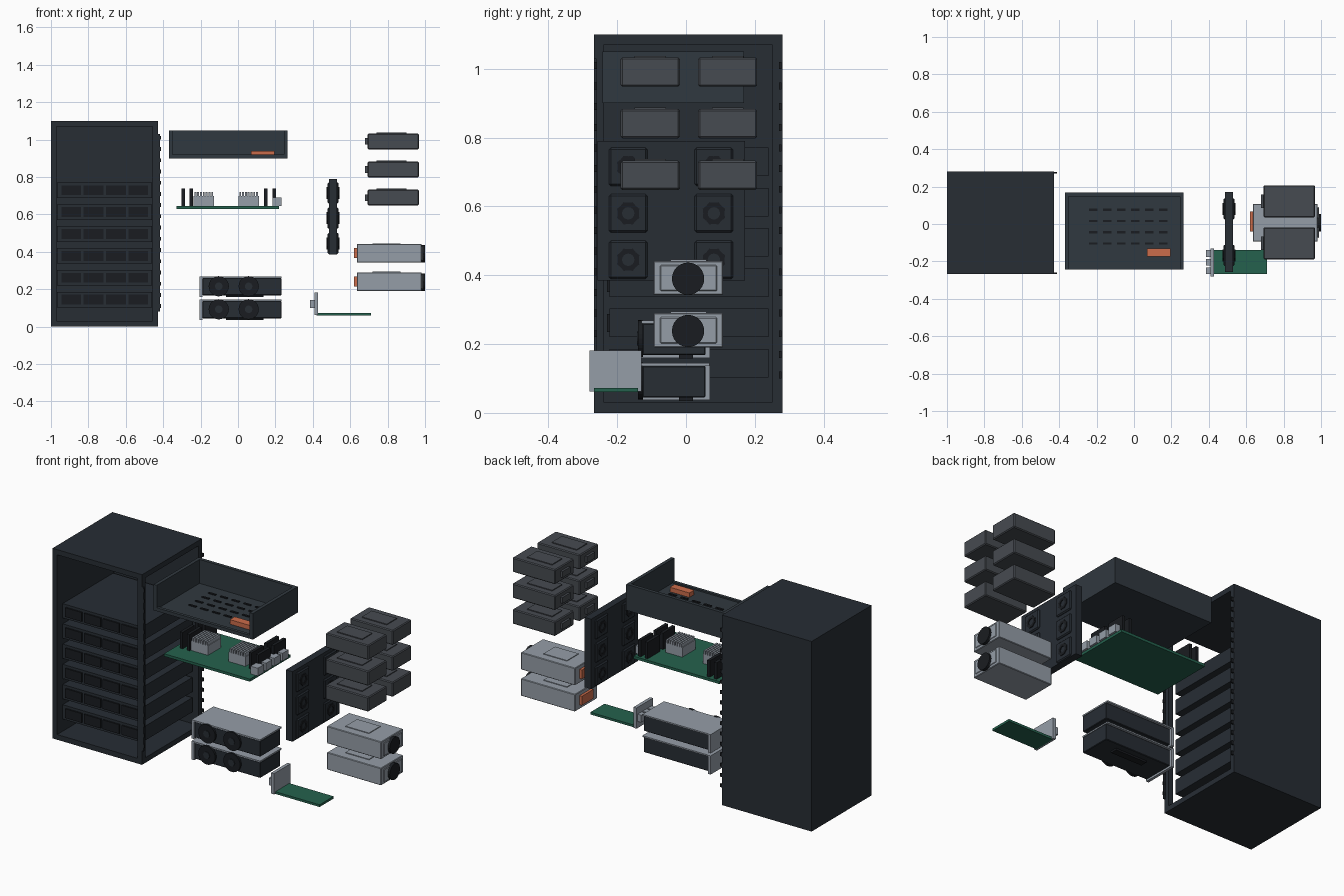
import bpy, bmesh
from math import pi, cos, sin
from mathutils import Matrix, Vector

if "Cube" in bpy.data.objects:
    bpy.data.objects.remove(bpy.data.objects["Cube"])


def mat(name, r, g, b):
    m = bpy.data.materials.new(name)
    m.diffuse_color = (r, g, b, 1)
    m.use_nodes = True
    m.node_tree.nodes["Principled BSDF"].inputs["Base Color"].default_value = m.diffuse_color
    return m


CASE = mat("case_dark", .020, .026, .034)
SLATE = mat("slate", .030, .040, .050)
BLACK = mat("black", .010, .012, .015)
GREY = mat("mid_grey", .062, .070, .082)
LIGHT = mat("light_grey", .30, .34, .39)
GREEN = mat("board_green", .018, .12, .075)
ORANGE = mat("orange", .60, .15, .07)


def add_box(bm, b):
    x0, x1, y0, y1, z0, z1 = b
    m = Matrix.Translation(((x0 + x1) / 2, (y0 + y1) / 2, (z0 + z1) / 2))
    bmesh.ops.create_cube(bm, size=1, matrix=m @ Matrix.Diagonal((x1 - x0, y1 - y0, z1 - z0, 1)))


def finish(name, bm, material, bevel=0):
    me = bpy.data.meshes.new(name)
    bm.to_mesh(me)
    bm.free()
    me.materials.append(material)
    ob = bpy.data.objects.new(name, me)
    bpy.context.collection.objects.link(ob)
    if bevel:
        mod = ob.modifiers.new("bevel", 'BEVEL')
        mod.width, mod.segments = bevel, 1
    return ob


def boxes(name, material, items, bevel=0):
    bm = bmesh.new()
    for b in items:
        add_box(bm, b)
    return finish(name, bm, material, bevel)


def disc(name, material, centre, r, depth, axis, sides=24):
    bm = bmesh.new()
    rot = Vector((0, 0, 1)).rotation_difference(Vector(axis)).to_matrix().to_4x4()
    bmesh.ops.create_cone(bm, cap_ends=True, segments=sides, radius1=r, radius2=r, depth=depth,
                          matrix=Matrix.Translation(centre) @ rot)
    return finish(name, bm, material)


# rack cabinet: closed left, back, top and bottom, framed openings front and right
X0, X1, Y0, Y1, H, T = -1, -.427, -.268, .28, 1.1, .03
boxes("rack_cabinet", CASE, [
    (X0, X1, Y0, Y1, 0, T), (X0, X1, Y0, Y1, H - T, H),
    (X0, X0 + T, Y0, Y1, T, H - T), (X0 + T, X1, Y1 - T, Y1, T, H - T),
    (X1 - T, X1, Y0, Y0 + T, T, H - T)])
boxes("rack_rails", CASE, [(X1, -.418, Y0, Y0 + .008, .08, 1.03)])
boxes("rack_bolts", BLACK, [(X1 - .01, -.413, y, y + .008, z, z + .02)
                            for y in (Y0 + .001, Y1 - .010) for z in [.1 + .06 * i for i in range(16)]])

# stacked servers with drive bays
for i in range(6):
    z = .103 + .117 * i
    boxes(f"server_{i}", CASE, [(-.967, -.46, -.222, .24, z, z + .083)])
    boxes(f"server_bays_{i}", BLACK, [(-.945 + .12 * k, -.84 + .12 * k, -.23, -.222, z + .015, z + .068)
                                      for k in range(4)])

# open chassis tray with vent slots
boxes("chassis_tray", SLATE, [
    (-.37, .265, -.243, .168, .90, .912),
    (-.37, -.35, -.243, .168, .912, 1.05), (.245, .265, -.243, .168, .912, 1.05),
    (-.35, .245, .148, .168, .912, 1.05), (-.35, .245, -.243, -.225, .912, .92)])
boxes("tray_vents", BLACK, [(x, x + .045, y, y + .012, .912, .917)
                            for x in [-.24 + .075 * i for i in range(6)]
                            for y in (-.11, -.05, .01, .07)])
boxes("tray_latch", ORANGE, [(.07, .195, -.175, -.13, .912, .938)])

# circuit board, finned heat sinks, memory, ports
boxes("main_board", GREEN, [(-.33, .22, -.205, .165, .63, .645)])
for n, x in (("left", -.237), ("right", .003)):
    boxes(f"heat_sink_{n}", LIGHT, [(x, x + .108, -.09, .03, .645, .70)] +
          [(x + .004 + .015 * k, x + .014 + .015 * k, -.09, .03, .70, .72) for k in range(7)])
boxes("memory_sticks", BLACK, [(x, x + .018, y, y + .11, .645, .74)
                               for x in (-.302, -.258, .14, .184) for y in (-.10, .04)])
boxes("board_ports", LIGHT, [(.185, .232, y, y + .055, .645, .69) for y in (-.15, -.075, 0, .075)])


# fan wall: plate, square frames and toothed rings on both faces
def toothed_ring(bm, centre, r_in, r_out, x0, x1, teeth=8):
    n = teeth * 2
    rings = []
    for x, inner in ((x0, 1), (x0, 0), (x1, 0), (x1, 1)):
        ring = []
        for k in range(n):
            r = r_in if inner else r_out * (1 if k % 2 else .88)
            a = 2 * pi * k / n
            ring.append(bm.verts.new((x, centre[0] + r * cos(a), centre[1] + r * sin(a))))
        rings.append(ring)
    for j in range(4):
        a, b = rings[j], rings[(j + 1) % 4]
        for k in range(n):
            bm.faces.new((a[k], a[(k + 1) % n], b[(k + 1) % n], b[k]))
    bmesh.ops.recalc_face_normals(bm, faces=bm.faces[:])


boxes("fan_wall", CASE, [(.487, .529, -.257, .172, .385, .79)])
fan_centres = [(y, z) for y in (-.168, .081) for z in (.445, .58, .715)]
boxes("fan_frames", CASE, [(.478, .538, y - .056, y + .056, z - .056, z + .056)
                           for y, z in fan_centres], .006)
bm = bmesh.new()
for c in fan_centres:
    toothed_ring(bm, c, .018, .035, .474, .542)
finish("fan_rotors", bm, BLACK)

# storage drives: three rows, two columns
for i, z in enumerate((.648, .798, .948)):
    for j, y in enumerate((-.19, .035)):
        boxes(f"drive_{i}{j}", GREY, [(.693, .967, y, y + .172, z, z + .085)], .005)
        boxes(f"drive_label_{i}{j}", GREY, [(.74, .90, y + .04, y + .132, z + .084, z + .09)])
        boxes(f"drive_plug_{i}{j}", GREY, [(.68, .695, y + .05, y + .122, z + .025, z + .06)])

# power supplies
for i, z in enumerate((.19, .342)):
    boxes(f"power_supply_{i}", LIGHT, [(.635, .982, -.094, .108, z, z + .10),
                                       (.982, .988, -.075, .09, z + .012, z + .088)], .003)
    boxes(f"power_label_{i}", LIGHT, [(.72, .87, -.045, .06, z + .10, z + .104)])
    boxes(f"power_plug_{i}", ORANGE, [(.62, .636, -.04, .067, z + .025, z + .078)])
    disc(f"power_fan_{i}", BLACK, (.991, .006, z + .048), .047, .018, (1, 0, 0))

# graphics cards
for i, z in enumerate((.037, .16)):
    boxes(f"card_body_{i}", CASE, [(-.19, .232, -.127, .057, z + .008, z + .10)], .003)
    boxes(f"card_backplate_{i}", LIGHT, [(-.205, .232, -.13, .068, z + .10, z + .108)])
    boxes(f"card_bracket_{i}", LIGHT, [(-.206, -.19, -.13, .07, z, z + .108)])
    boxes(f"card_edge_contact_{i}", BLACK, [(-.065, .135, -.02, .02, z - .002, z + .01)])
    for k, x in enumerate((-.103, .057)):
        disc(f"card_fan_{i}{k}", BLACK, (x, -.132, z + .056), .054, .014, (0, -1, 0))
        disc(f"card_fan_hub_{i}{k}", CASE, (x, -.136, z + .056), .02, .014, (0, -1, 0), 16)

# network card
boxes("network_board", GREEN, [(.42, .71, -.268, -.14, .06, .073)])
boxes("network_bracket", LIGHT, [(.408, .427, -.28, -.13, .062, .182)])
boxes("network_ports", LIGHT, [(.385, .41, y, y + .036, .1, .142) for y in (-.268, -.222, -.176)])
